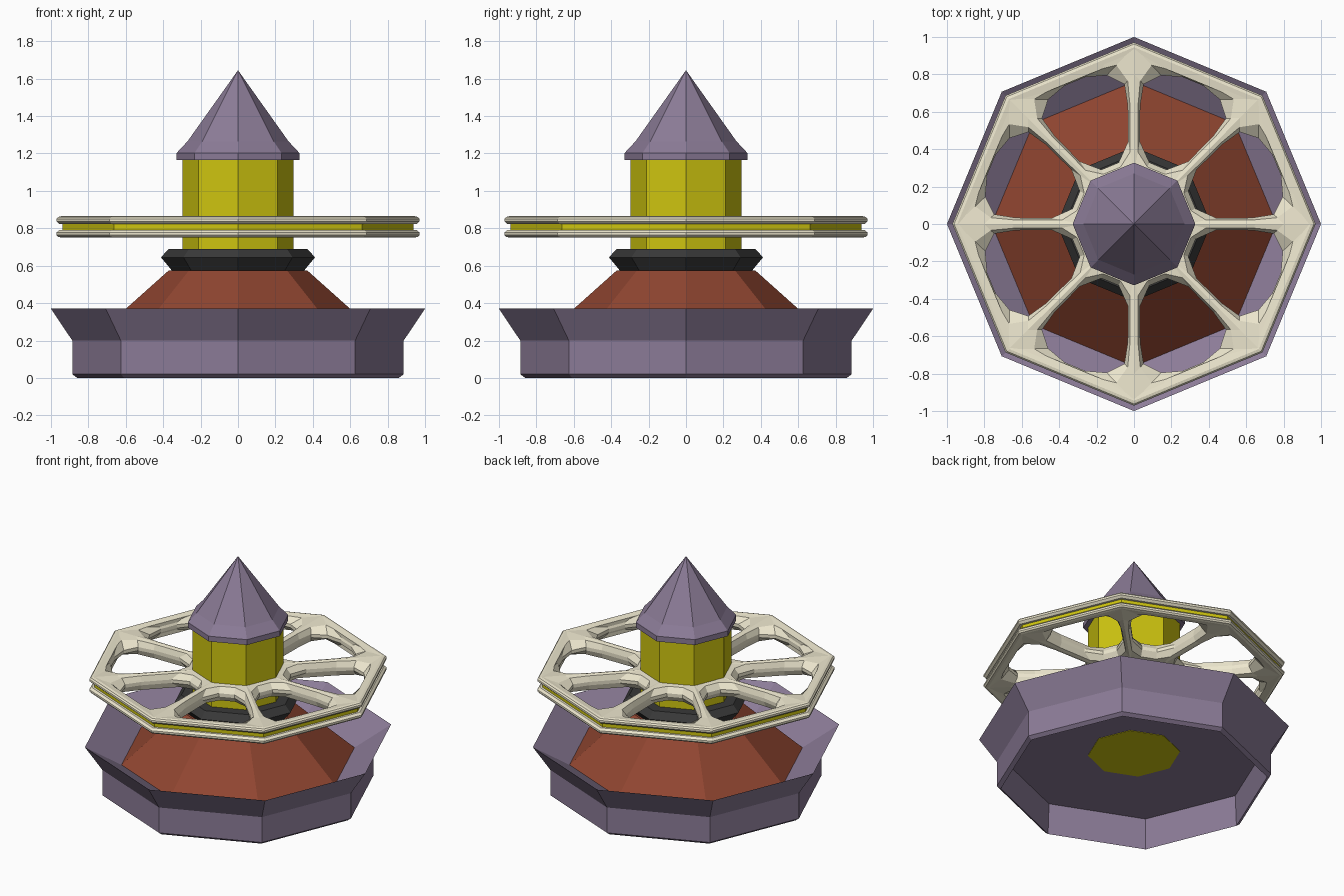
import bpy, bmesh
from math import cos, sin, tan, pi, radians

if "Cube" in bpy.data.objects:
    bpy.data.objects.remove(bpy.data.objects["Cube"])

def material(name, rgb):
    m = bpy.data.materials.new(name)
    m.diffuse_color = (*rgb, 1)
    m.use_nodes = True
    m.node_tree.nodes["Principled BSDF"].inputs["Base Color"].default_value = m.diffuse_color
    return m

PURPLE = material("purple", (0.26, 0.20, 0.31))
RUST = material("rust", (0.28, 0.06, 0.03))
DARK = material("dark", (0.04, 0.04, 0.04))
YELLOW = material("yellow", (0.62, 0.56, 0.005))
CREAM = material("cream", (0.85, 0.80, 0.62))

def finish(name, bm, mat):
    bmesh.ops.remove_doubles(bm, verts=bm.verts[:], dist=0.0005)
    bmesh.ops.recalc_face_normals(bm, faces=bm.faces[:])
    me = bpy.data.meshes.new(name)
    bm.to_mesh(me)
    bm.free()
    me.materials.append(mat)
    ob = bpy.data.objects.new(name, me)
    bpy.context.collection.objects.link(ob)
    return ob

def lathe(name, profile, mat, closed=False, n=8):
    """Spin (radius, z) points into an n-sided solid; radius 0 makes a tip or centre."""
    bm = bmesh.new()
    rings = []
    for r, z in profile:
        if r == 0:
            rings.append([bm.verts.new((0, 0, z))] * n)
        else:
            rings.append([bm.verts.new((r * cos(2 * pi * k / n), r * sin(2 * pi * k / n), z))
                          for k in range(n)])
    pairs = list(zip(rings, rings[1:]))
    if closed:
        pairs.append((rings[-1], rings[0]))
    for a, b in pairs:
        for k in range(n):
            j = (k + 1) % n
            bm.faces.new(list(dict.fromkeys((a[k], a[j], b[j], b[k]))))
    return finish(name, bm, mat)

# Flared tub with a sloping basin on top and a recess underneath
lathe("base_tub", [(0, 0.22), (0.85, 0.22), (0.86, 0), (0.886, 0.02), (0.886, 0.2),
                   (1.0, 0.37), (0.76, 0.225), (0, 0.225)], PURPLE)
# Sloped plinth, collar, central column and pointed roof
lathe("plinth", [(0, 0.222), (0.765, 0.222), (0.37, 0.575), (0, 0.575)], RUST)
lathe("collar", [(0, 0.57), (0.35, 0.57), (0.412, 0.645), (0.37, 0.69), (0, 0.69)], DARK)
lathe("column", [(0, 0.217), (0.297, 0.217), (0.297, 1.18), (0, 1.18)], YELLOW)
lathe("roof", [(0, 1.165), (0.328, 1.165), (0.328, 1.203), (0.27, 1.265), (0, 1.645)], PURPLE)

# Wheel rims with a yellow band in the groove between them
MID = 0.8075
for name, s in (("upper_rim", 1), ("lower_rim", -1)):
    lathe(name, [(r, MID + s * h) for r, h in
                 [(0.90, 0.05), (0.945, 0.057), (0.962, 0.053), (0.971, 0.043),
                  (0.971, 0.03), (0.955, 0.016), (0.90, 0.016)]], CREAM, closed=True)
lathe("rim_band", [(r, MID + h) for r, h in
                   [(0.90, -0.025), (0.938, -0.025), (0.938, 0.025), (0.90, 0.025)]],
      YELLOW, closed=True)

# Spoked web: eight sectors, each with one rounded window with bevelled edges
T = tan(radians(22.5))
edge = 0.95 * cos(radians(22.5))
window = [(0.335, 0.05), (0.42, 0.14), (0.60, 0.212), (0.71, 0.238), (0.79, 0.17), (0.825, 0.06)]
border = [(0.26, 0.05), (0.26, 0.26 * T), (0.60, 0.60 * T), (0.74, 0.74 * T),
          (edge, edge * T), (edge, 0.12)]

def loop(half):
    return half + [(u, -v) for u, v in reversed(half)]

W, B = loop(window), loop(border)
bevel = [(w[0] + 0.35 * (b[0] - w[0]), w[1] + 0.35 * (b[1] - w[1])) for w, b in zip(W, B)]
layers = [(B, 0.056), (bevel, 0.05), (W, 0.012), (W, -0.012), (bevel, -0.05), (B, -0.056)]
bm = bmesh.new()
for k in range(8):
    a = radians(22.5 + 45 * k)
    rings = [[bm.verts.new((u * cos(a) - v * sin(a), u * sin(a) + v * cos(a), MID + h))
              for u, v in pts] for pts, h in layers]
    for p, q in zip(rings, rings[1:]):
        for i in range(len(p)):
            j = (i + 1) % len(p)
            bm.faces.new((p[i], p[j], q[j], q[i]))
finish("spoked_web", bm, CREAM)
